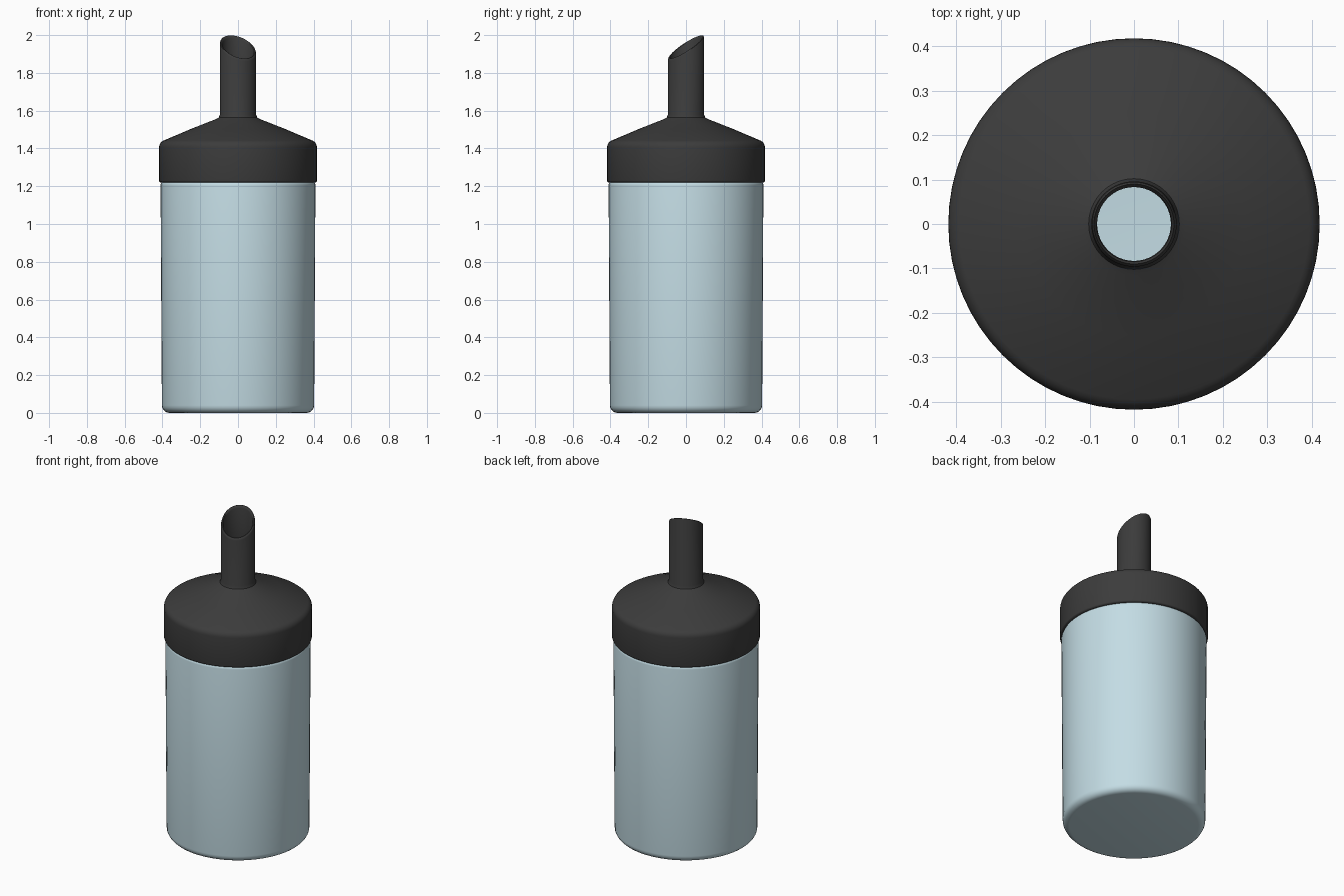
import bpy, bmesh, math

if "Cube" in bpy.data.objects:
    bpy.data.objects.remove(bpy.data.objects["Cube"])

SEG = 64


def material(name, rgb):
    m = bpy.data.materials.new(name)
    m.diffuse_color = (*rgb, 1)
    m.use_nodes = True
    m.node_tree.nodes["Principled BSDF"].inputs["Base Color"].default_value = m.diffuse_color
    return m


def revolve(name, profile, mat, closed=False, deform=None):
    """Spin an (r, z) profile around z; points with r = 0 become poles."""
    bm = bmesh.new()
    rings = []
    for r, z in profile:
        if r == 0:
            rings.append([bm.verts.new((0, 0, z))] * SEG)
        else:
            rings.append([bm.verts.new((r * math.cos(2 * math.pi * i / SEG),
                                        r * math.sin(2 * math.pi * i / SEG), z))
                          for i in range(SEG)])
    pairs = list(zip(rings, rings[1:]))
    if closed:
        pairs.append((rings[-1], rings[0]))
    for a, b in pairs:
        for i in range(SEG):
            j = (i + 1) % SEG
            quad = list(dict.fromkeys((a[i], a[j], b[j], b[i])))
            bm.faces.new(quad)
    if deform:
        for v in bm.verts:
            deform(v.co)
    bmesh.ops.recalc_face_normals(bm, faces=bm.faces[:])
    me = bpy.data.meshes.new(name)
    bm.to_mesh(me)
    bm.free()
    me.materials.append(mat)
    ob = bpy.data.objects.new(name, me)
    bpy.context.collection.objects.link(ob)
    bpy.context.view_layer.objects.active = ob
    ob.select_set(True)
    bpy.ops.object.shade_smooth_by_angle(angle=math.radians(35))
    ob.select_set(False)
    return ob


def arc(cx, cz, rad, a0, a1, n=5):
    """Points on a circular arc, angles in degrees."""
    return [(cx + rad * math.cos(math.radians(a0 + (a1 - a0) * k / n)),
             cz + rad * math.sin(math.radians(a0 + (a1 - a0) * k / n)))
            for k in range(n + 1)]


glass = material("pale_blue_glass", (0.55, 0.72, 0.78))
dark = material("dark_plastic", (0.045, 0.045, 0.045))

# Hollow glass jar with rounded base, shoulder and a neck inside the lid
jar = [(0, 0.0)]
jar += arc(0.363, 0.04, 0.04, -90, 0)
jar += arc(0.39, 1.205, 0.02, 0, 90)
jar += [(0.385, 1.225), (0.385, 1.39), (0.365, 1.39), (0.365, 1.2), (0.385, 1.17)]
jar += arc(0.353, 0.055, 0.03, 0, -90)
jar += [(0, 0.025)]
revolve("jar", jar, glass)


# Lid and spout in one shell; the spout tip is sheared to an oblique cut
def slant(co):
    if co.z > 1.8:
        co.z += -0.28 * co.x + 0.62 * co.y


lid = [(0.39, 1.22), (0.408, 1.22)]
lid += arc(0.408, 1.23, 0.01, -90, 0, 3)
lid += arc(0.378, 1.405, 0.04, 0, 65, 5)
lid += [(0.25, 1.503), (0.115, 1.556), (0.102, 1.563), (0.096, 1.58)]
lid += [(0.096, 1.927), (0.094, 1.934), (0.09, 1.937), (0.085, 1.934), (0.083, 1.927)]
lid += [(0.083, 1.55), (0.09, 1.54), (0.25, 1.478), (0.375, 1.42), (0.39, 1.4)]
revolve("lid_with_spout", lid, dark, closed=True, deform=slant)
